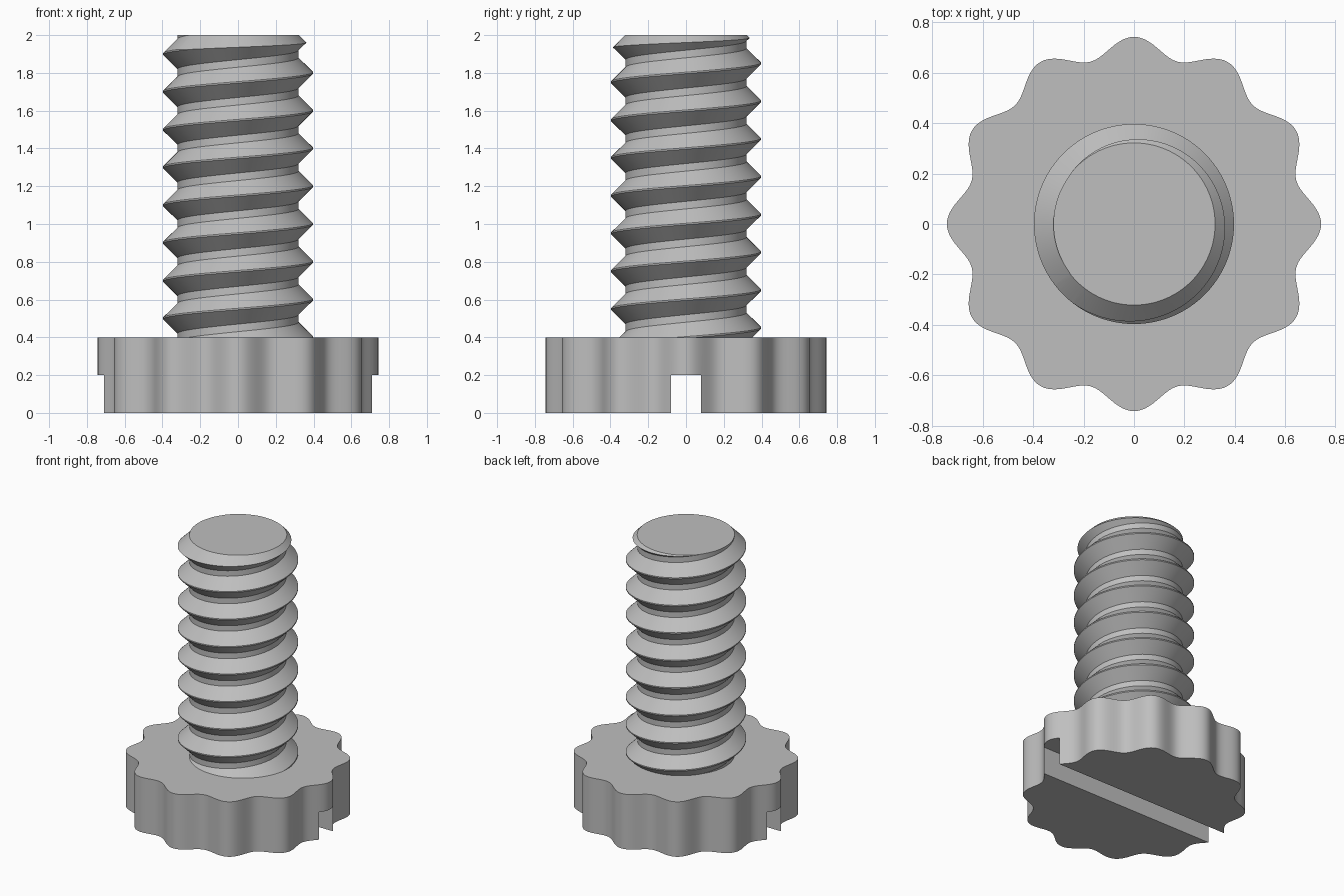
import bpy
import bmesh
from math import cos, sin, pi, radians
from mathutils import Vector

if "Cube" in bpy.data.objects:
    bpy.data.objects.remove(bpy.data.objects["Cube"], do_unlink=True)

PITCH, ROOT, CREST = 0.2, 0.32, 0.397
HEAD_TOP, TOP = 0.4, 2.0

steel = bpy.data.materials.new("grey steel")
steel.use_nodes = True
grey = (0.52, 0.52, 0.52, 1)
steel.diffuse_color = grey
steel.node_tree.nodes["Principled BSDF"].inputs["Base Color"].default_value = grey


def add_object(name, bm):
    bmesh.ops.recalc_face_normals(bm, faces=bm.faces)
    mesh = bpy.data.meshes.new(name)
    bm.to_mesh(mesh)
    bm.free()
    mesh.materials.append(steel)
    obj = bpy.data.objects.new(name, mesh)
    bpy.context.collection.objects.link(obj)
    return obj


def prism(outline, z0, z1):
    bm = bmesh.new()
    base = bm.faces.new([bm.verts.new((x, y, z0)) for x, y in outline])
    top = bmesh.ops.extrude_face_region(bm, geom=[base])["geom"]
    bmesh.ops.translate(bm, vec=(0, 0, z1 - z0),
                        verts=[v for v in top if isinstance(v, bmesh.types.BMVert)])
    return bm


def combine(obj, cutter, operation):
    mod = obj.modifiers.new("shape", 'BOOLEAN')
    mod.object, mod.operation, mod.solver = cutter, operation, 'EXACT'
    bpy.context.view_layer.objects.active = obj
    bpy.ops.object.modifier_apply(modifier=mod.name)
    bpy.data.objects.remove(cutter, do_unlink=True)


def smooth(obj, angle):
    bpy.ops.object.select_all(action='DESELECT')
    obj.select_set(True)
    bpy.context.view_layer.objects.active = obj
    bpy.ops.object.shade_smooth_by_angle(angle=radians(angle))


# Scalloped head with a screwdriver slot across its underside
outline = []
for i in range(240):
    a = 2 * pi * i / 240
    r = 0.705 + 0.038 * cos(12 * a)
    outline.append((r * cos(a), r * sin(a)))
head = add_object("scalloped_head", prism(outline, 0, HEAD_TOP))
slot = [(-1, -0.08), (1, -0.08), (1, 0.08), (-1, 0.08)]
combine(head, add_object("slot_cutter", prism(slot, -0.1, 0.2)), 'DIFFERENCE')
smooth(head, 35)

# Threaded shank: one pitch of the thread profile, wound as a helix
profile = [(ROOT, -0.08), (CREST, -0.004), (CREST, 0.004), (ROOT, 0.08)]
STEPS, TURNS, N = 96, 11, len(profile)
bm = bmesh.new()
rows = []
for j in range(TURNS * N):
    r, dz = profile[j % N]
    row = []
    for i in range(STEPS):
        a = 2 * pi * i / STEPS
        z = PITCH * (j // N + i / STEPS) + dz
        row.append(bm.verts.new((r * cos(a), r * sin(a), z)))
    rows.append(row)
# The end of each turn joins the start of the next one
for j in range(len(rows) - 1):
    for i in range(STEPS):
        if i < STEPS - 1:
            bm.faces.new((rows[j][i], rows[j][i + 1], rows[j + 1][i + 1], rows[j + 1][i]))
        elif j + N + 1 < len(rows):
            bm.faces.new((rows[j][i], rows[j + N][0], rows[j + N + 1][0], rows[j + 1][i]))

# Trim both ends flat and close them
for z, up in ((HEAD_TOP - 0.06, -1), (TOP, 1)):
    cut = bmesh.ops.bisect_plane(bm, geom=bm.verts[:] + bm.edges[:] + bm.faces[:],
                                 plane_co=Vector((0, 0, z)), plane_no=Vector((0, 0, up)),
                                 clear_outer=True)
    rim = [e for e in cut["geom_cut"] if isinstance(e, bmesh.types.BMEdge)]
    bmesh.ops.contextual_create(bm, geom=rim)
shank = add_object("threaded_shank", bm)

# Chamfer the free end with a cone-tipped envelope
bm = bmesh.new()
bmesh.ops.create_cone(bm, cap_ends=True, segments=96, radius1=ROOT + 2.0 + 0.002,
                      radius2=ROOT - 0.098, depth=2.1)
bmesh.ops.translate(bm, verts=bm.verts, vec=(0, 0, TOP + 0.1 - 1.05))
combine(shank, add_object("chamfer_envelope", bm), 'INTERSECT')
smooth(shank, 30)
